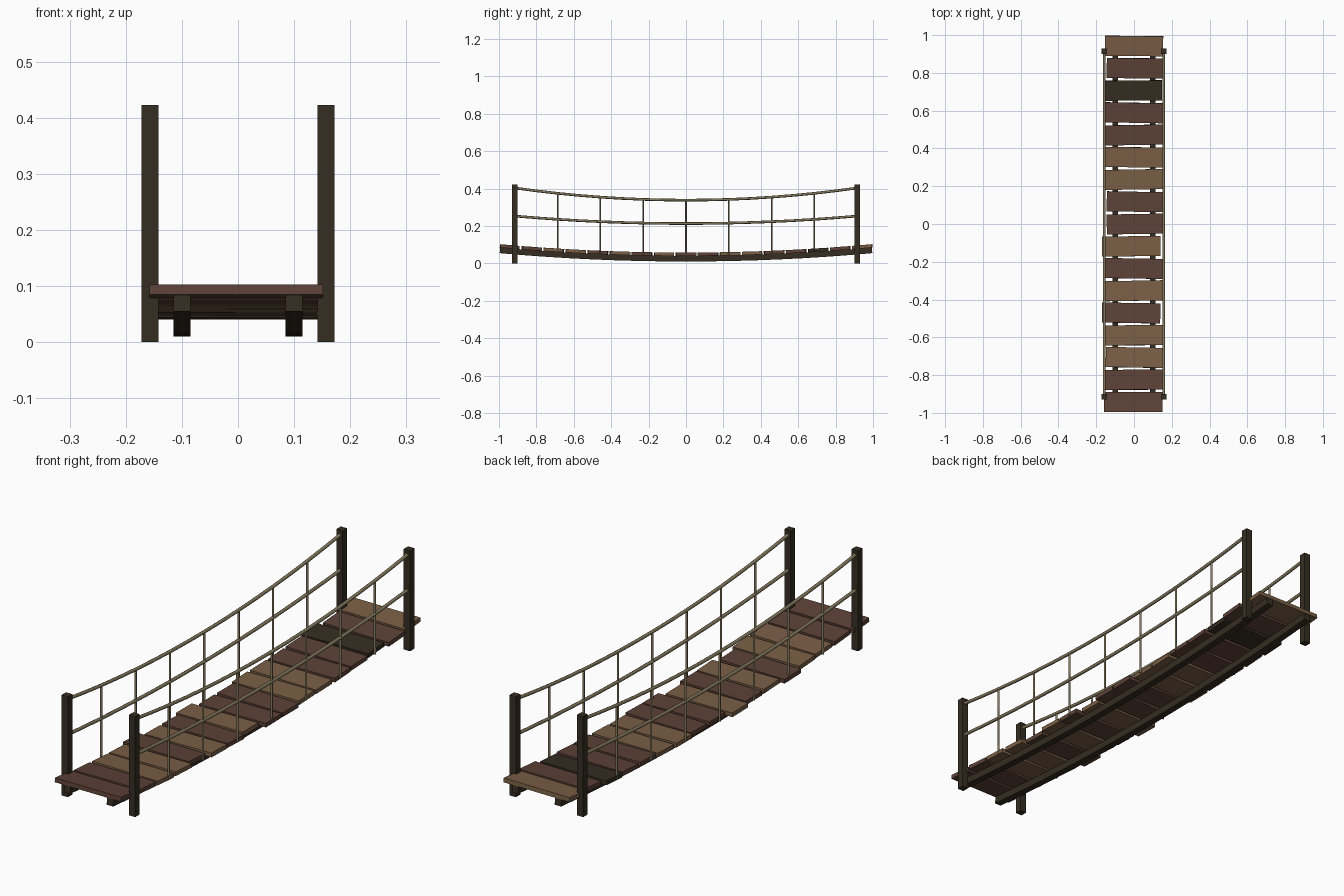
import bpy, math
from mathutils import Matrix, Vector

if "Cube" in bpy.data.objects:
    bpy.data.objects.remove(bpy.data.objects["Cube"])


def material(name, rgb):
    m = bpy.data.materials.new(name)
    lin = [((c / 255 + 0.055) / 1.055) ** 2.4 for c in rgb]
    m.diffuse_color = (*lin, 1)
    m.use_nodes = True
    m.node_tree.nodes["Principled BSDF"].inputs["Base Color"].default_value = m.diffuse_color
    return m


TAN = material("tan wood", (122, 95, 70))
RED = material("red brown wood", (93, 66, 55))
DARK = material("dark wood", (53, 45, 34))
ROPE = material("rope", (133, 122, 95))


def deck(y):
    """Height of the beam top along the sagging bridge."""
    return 0.04 + 0.045 * y * y


def mesh_object(name, verts, faces, mat):
    me = bpy.data.meshes.new(name)
    me.from_pydata(verts, [], faces)
    me.materials.append(mat)
    ob = bpy.data.objects.new(name, me)
    bpy.context.collection.objects.link(ob)
    return ob


def box(name, centre, size, mat, rot=Matrix.Identity(3)):
    c = Vector(centre)
    v = [c + rot @ Vector((x * size[0] / 2, y * size[1] / 2, z * size[2] / 2))
         for x in (-1, 1) for y in (-1, 1) for z in (-1, 1)]
    f = [(0, 1, 3, 2), (4, 6, 7, 5), (0, 4, 5, 1), (2, 3, 7, 6), (0, 2, 6, 4), (1, 5, 7, 3)]
    return mesh_object(name, v, f, mat)


def sweep(name, path, profile, mat, smooth=False):
    """Sweep an x/normal profile along a path lying in a plane of constant x."""
    n, verts, faces = len(profile), [], []
    for i, p in enumerate(path):
        t = (path[min(i + 1, len(path) - 1)] - path[max(i - 1, 0)]).normalized()
        nrm = Vector((1, 0, 0)).cross(t)
        verts += [p + Vector((a, 0, 0)) + nrm * b for a, b in profile]
    for i in range(len(path) - 1):
        for k in range(n):
            a, b = i * n + k, i * n + (k + 1) % n
            faces.append((a, b, b + n, a + n))
    faces.append(tuple(reversed(range(n))))
    faces.append(tuple(range(len(verts) - n, len(verts))))
    ob = mesh_object(name, verts, [tuple(reversed(f)) for f in faces], mat)
    ob.data.flip_normals()
    if smooth:
        for p in ob.data.polygons:
            p.use_smooth = len(p.vertices) == 4
    return ob


def circle(r, n=8):
    return [(r * math.cos(k * math.tau / n), r * math.sin(k * math.tau / n)) for k in range(n)]


# deck planks, from front to back: material, sideways shift, yaw in degrees
planks = [(RED, -0.003, 0), (RED, 0.003, 0.5), (TAN, 0.005, -1), (TAN, 0.003, 0.5),
          (RED, -0.015, -1), (TAN, 0.004, 1), (RED, 0.002, -1), (TAN, -0.015, 0.5),
          (RED, 0.01, 1), (RED, 0.01, -1), (TAN, -0.001, 1), (TAN, 0, -0.5),
          (RED, 0.002, 1), (RED, 0, -1), (DARK, -0.006, 0.5), (RED, 0.01, -0.5),
          (TAN, 0, -0.5)]
for i, (mat, dx, yaw) in enumerate(planks):
    y = (i - 8) * 0.1178
    rot = Matrix.Rotation(math.radians(yaw), 3, 'Z') @ Matrix.Rotation(math.atan(0.09 * y), 3, 'X')
    box("plank", (dx, y, deck(y) + 0.009), (0.309, 0.106, 0.018), mat, rot)

for side in (-1, 1):
    # curved support beam under the planks
    ys = [-0.995 + 1.99 * i / 16 for i in range(17)]
    sweep("support_beam", [Vector((side * 0.1, y, deck(y) - 0.015)) for y in ys],
          [(-0.015, -0.015), (0.015, -0.015), (0.015, 0.015), (-0.015, 0.015)], DARK)
    # corner posts
    for end in (-1, 1):
        box("post", (side * 0.157, end * 0.915, 0.2115), (0.03, 0.03, 0.423), DARK)
    # sagging hand ropes
    ys = [-0.915 + 1.83 * i / 16 for i in range(17)]
    for name, low, high in (("upper_rope", 0.338, 0.403), ("lower_rope", 0.213, 0.253)):
        path = [Vector((side * 0.157, y, low + (high - low) * (y / 0.915) ** 2)) for y in ys]
        sweep(name, path, circle(0.007), ROPE, True)
    # vertical ropes
    for k in range(-3, 4):
        y = k * 0.915 / 4
        top = 0.338 + 0.065 * (k / 4) ** 2
        sweep("vertical_rope", [Vector((side * 0.157, y, deck(y) + 0.005)), Vector((side * 0.157, y, top))],
              circle(0.0048, 6), ROPE, True)
